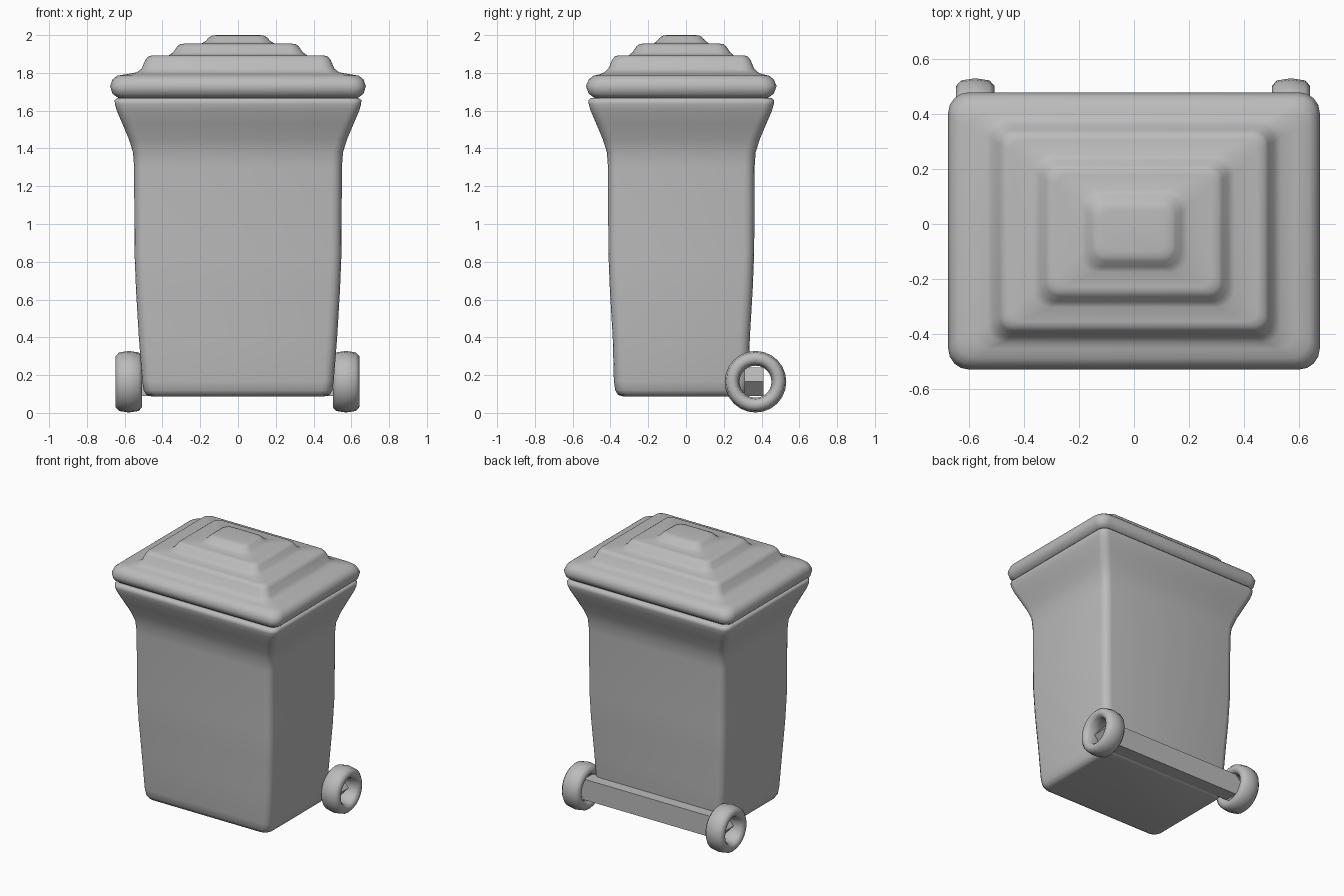
import bpy
import bmesh
from math import sin, cos, pi, radians

cube = bpy.data.objects.get("Cube")
if cube:
    bpy.data.objects.remove(cube, do_unlink=True)

grey = bpy.data.materials.new("plain grey")
grey.use_nodes = True
colour = (0.5, 0.5, 0.5, 1)
grey.diffuse_color = colour
grey.node_tree.nodes["Principled BSDF"].inputs["Base Color"].default_value = colour

CENTRE_Y = -0.025


def finish(name, bm, angle=None):
    """Turn a bmesh into a named object, smooth-shaded if an angle is given."""
    bmesh.ops.recalc_face_normals(bm, faces=bm.faces)
    mesh = bpy.data.meshes.new(name)
    bm.to_mesh(mesh)
    bm.free()
    mesh.materials.append(grey)
    obj = bpy.data.objects.new(name, mesh)
    bpy.context.collection.objects.link(obj)
    if angle:
        bpy.ops.object.select_all(action="DESELECT")
        obj.select_set(True)
        bpy.context.view_layer.objects.active = obj
        bpy.ops.object.shade_smooth_by_angle(angle=radians(angle))
    return obj


def bridge(bm, a, b):
    for i in range(len(a)):
        j = (i + 1) % len(a)
        bm.faces.new((a[i], a[j], b[j], b[i]))


def rounded_ring(bm, hx, hy, z, radius, steps=4):
    """Rounded rectangle of half sizes hx and hy at height z."""
    ring = []
    for corner, (sx, sy) in enumerate([(1, 1), (-1, 1), (-1, -1), (1, -1)]):
        for k in range(steps + 1):
            a = (corner + k / steps) * pi / 2
            ring.append(bm.verts.new((sx * (hx - radius) + radius * cos(a),
                                      CENTRE_Y + sy * (hy - radius) + radius * sin(a), z)))
    return ring


def loft(name, sections):
    bm = bmesh.new()
    rings = [rounded_ring(bm, *s) for s in sections]
    for a, b in zip(rings, rings[1:]):
        bridge(bm, a, b)
    bm.faces.new(rings[0])
    bm.faces.new(rings[-1])
    return finish(name, bm, 65)


# Bin body: half width and height, the depth follows the width
body = [(0.46, 0.088), (0.485, 0.095), (0.5, 0.12), (0.507, 0.17), (0.525, 0.4),
        (0.54, 0.65), (0.548, 0.85), (0.55, 1.3), (0.556, 1.38), (0.578, 1.45),
        (0.612, 1.53), (0.642, 1.6), (0.652, 1.635), (0.653, 1.655), (0.64, 1.667)]
loft("bin_body", [(w, w - 0.162 if z > 0.2 else w - 0.15, z, 0.055) for w, z in body])

# Lid: rolled rim, then three shrinking steps
lid = [(0.62, 0.445, 1.66, 0.05), (0.645, 0.47, 1.675, 0.05), (0.665, 0.49, 1.69, 0.06),
       (0.677, 0.505, 1.73, 0.075), (0.665, 0.49, 1.765, 0.075),
       (0.64, 0.465, 1.785, 0.07), (0.59, 0.43, 1.793, 0.06)]
for hx, hy, low, high in [(0.51, 0.386, 1.815, 1.893),
                          (0.342, 0.258, 1.905, 1.955),
                          (0.172, 0.13, 1.965, 2.0)]:
    rise = high - low
    lid += [(hx + 0.025, hy + 0.02, low - 0.012, 0.06),
            (hx, hy, low + 0.1 * rise, 0.06),
            (hx - 0.02, hy - 0.02, low + 0.7 * rise, 0.05),
            (hx - 0.035, hy - 0.035, low + 0.93 * rise, 0.045),
            (hx - 0.06, hy - 0.055, high, 0.035)]
loft("lid", lid)

# Axle: square bar whose ends come to a wedge
bm = bmesh.new()
outline = [(-0.6, 0.165), (-0.53, 0.24), (0.53, 0.24),
           (0.6, 0.165), (0.53, 0.09), (-0.53, 0.09)]
back, front = [[bm.verts.new((x, y, z)) for x, z in outline] for y in (0.41, 0.31)]
bridge(bm, back, front)
bm.faces.new(back)
bm.faces.new(front)
finish("axle", bm)

# Wheels: open rings with a plump cross-section (offset along the axle, radius)
tyre = [(0, 0.163), (0.052, 0.155), (0.07, 0.135), (0.07, 0.11), (0.05, 0.092),
        (0, 0.085), (-0.05, 0.092), (-0.07, 0.11), (-0.07, 0.135), (-0.052, 0.155)]
for side, x in (("left", 0.572), ("right", -0.578)):
    bm = bmesh.new()
    count = 24
    rings = []
    for i in range(count):
        a = 2 * pi * i / count
        rings.append([bm.verts.new((x + dx, 0.368 + r * cos(a), 0.165 + r * sin(a)))
                      for dx, r in tyre])
    for i in range(count):
        bridge(bm, rings[i], rings[(i + 1) % count])
    finish(side + "_wheel", bm, 65)
